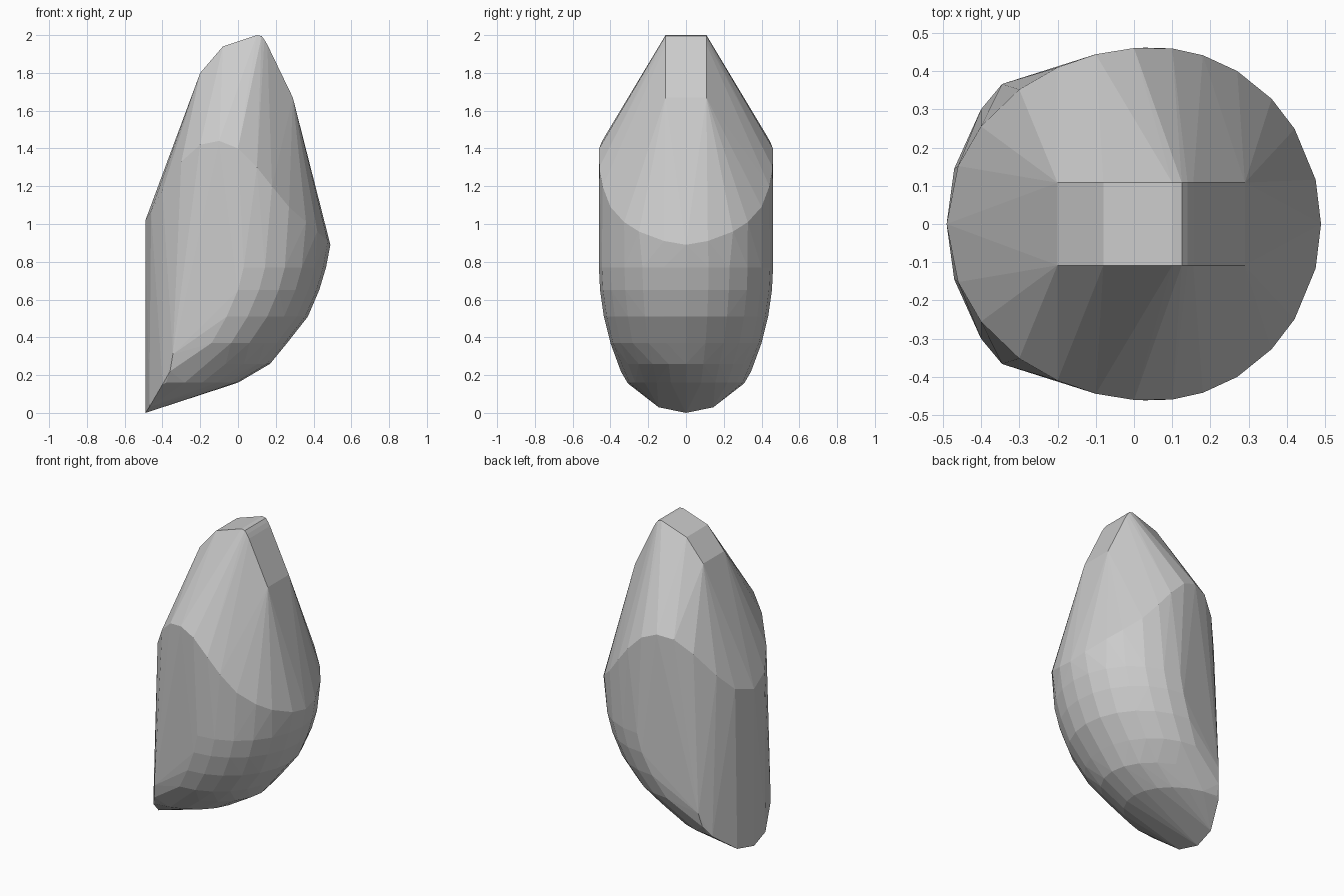
import bpy, bmesh, math

if "Cube" in bpy.data.objects:
    bpy.data.objects.remove(bpy.data.objects["Cube"])

pts = []


def add(x, y, z):
    pts.append((x, y, z))
    if y > 0.001:
        pts.append((x, -y, z))


# Narrow flat ridge at the top
for x, z in [(-0.2, 1.8), (-0.08, 1.94), (0.10, 2.0), (0.125, 1.995),
             (0.14, 1.975), (0.155, 1.95), (0.29, 1.67)]:
    add(x, 0.108, z)

# Wavy rim: height along an oval plan
rim = [(0.489, 0.89), (0.475, 0.91), (0.42, 0.96), (0.36, 1.01), (0.27, 1.09),
       (0.18, 1.2), (0.1, 1.3), (0.0, 1.40), (-0.1, 1.44), (-0.2, 1.42),
       (-0.3, 1.33), (-0.4, 1.18), (-0.46, 1.07), (-0.49, 1.02)]
for x, z in rim:
    a = 0.439 if x > 0.05 else 0.54
    add(x, 0.462 * math.sqrt(max(0, 1 - ((x - 0.05) / a) ** 2)), z)

# Rounded bowl: tip x, side x, half width, height
bowl = [(0.0, -0.38, 0.31, 0.16), (0.17, -0.30, 0.355, 0.26),
        (0.26, -0.14, 0.40, 0.37), (0.37, -0.06, 0.435, 0.51),
        (0.43, 0.0, 0.455, 0.65), (0.466, 0.03, 0.461, 0.77)]
for tip, side, w, z in bowl:
    for i in range(7):
        t = math.radians(15 * i)
        add(side + (tip - side) * math.cos(t), w * math.sin(t), z)

# Curved lower edge of the upright back
for x, y, z in [(-0.49, 0, 0), (-0.47, 0.145, 0.03), (-0.40, 0.30, 0.15),
                (-0.36, 0.345, 0.22), (-0.345, 0.366, 0.31)]:
    add(x, y, z)

# Faceted stone skin over all the sections
bm = bmesh.new()
for p in pts:
    bm.verts.new(p)
bmesh.ops.remove_doubles(bm, verts=bm.verts, dist=0.0005)
bmesh.ops.convex_hull(bm, input=bm.verts)
loose = [v for v in bm.verts if not v.link_faces]
bmesh.ops.delete(bm, geom=loose, context='VERTS')
bmesh.ops.recalc_face_normals(bm, faces=bm.faces)
bmesh.ops.dissolve_limit(bm, angle_limit=math.radians(1), verts=bm.verts, edges=bm.edges)
mesh = bpy.data.meshes.new("faceted_body")
bm.to_mesh(mesh)
bm.free()
body = bpy.data.objects.new("faceted_body", mesh)
bpy.context.collection.objects.link(body)
